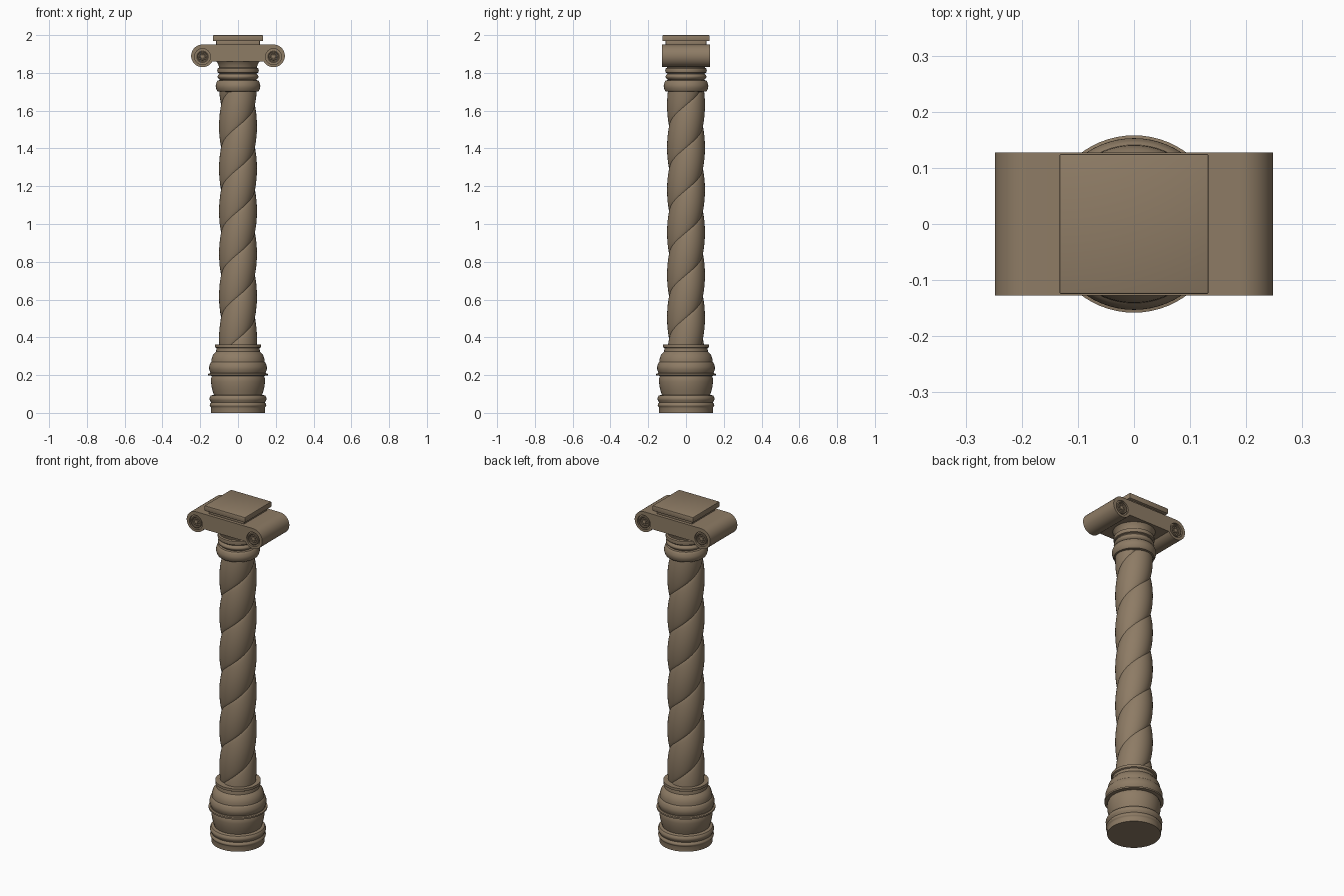
import bpy, bmesh, math
from mathutils import Matrix, Vector

if "Cube" in bpy.data.objects:
    bpy.data.objects.remove(bpy.data.objects["Cube"])

stone = bpy.data.materials.new("brown stone")
stone.diffuse_color = (0.27, 0.20, 0.13, 1)
stone.use_nodes = True
stone.node_tree.nodes["Principled BSDF"].inputs["Base Color"].default_value = stone.diffuse_color


def finish(name, bm, angle=35):
    bmesh.ops.recalc_face_normals(bm, faces=bm.faces)
    me = bpy.data.meshes.new(name)
    bm.to_mesh(me)
    bm.free()
    ob = bpy.data.objects.new(name, me)
    bpy.context.collection.objects.link(ob)
    me.materials.append(stone)
    smooth(ob, angle)
    return ob


def smooth(ob, angle=35):
    bpy.ops.object.select_all(action='DESELECT')
    ob.select_set(True)
    bpy.context.view_layer.objects.active = ob
    bpy.ops.object.shade_smooth_by_angle(angle=math.radians(angle))


def bridge(bm, rings):
    n = len(rings[0])
    for a, b in zip(rings, rings[1:]):
        for i in range(n):
            j = (i + 1) % n
            bm.faces.new((a[i], a[j], b[j], b[i]))
    bm.faces.new(rings[0][::-1])
    bm.faces.new(rings[-1])


def lathe(name, profile, n=64, matrix=None):
    bm = bmesh.new()
    rings = [[bm.verts.new((r * math.cos(2 * math.pi * i / n), r * math.sin(2 * math.pi * i / n), z))
              for i in range(n)] for r, z in profile]
    bridge(bm, rings)
    if matrix:
        bm.transform(matrix)
    return finish(name, bm)


def bulge(r, z0, z1, out, steps=8):
    """Rounded moulding from z0 to z1, swelling (or hollowing) by out."""
    return [(r + out * math.sin(math.pi * k / steps), z0 + (z1 - z0) * k / steps)
            for k in range(steps + 1)]


def block(name, sx, sy, z0, z1, bevel):
    bm = bmesh.new()
    bmesh.ops.create_cube(bm, size=1)
    bmesh.ops.transform(bm, verts=bm.verts, matrix=Matrix.Translation((0, 0, (z0 + z1) / 2))
                        @ Matrix.Diagonal((2 * sx, 2 * sy, z1 - z0, 1)))
    bmesh.ops.bevel(bm, geom=bm.edges[:], offset=bevel, segments=2, affect='EDGES', profile=0.5)
    return finish(name, bm)


# base: plinth rings, barrel, flange, torus and stepped top
lathe("base", [(0.143, 0), (0.143, 0.027)] + bulge(0.144, 0.03, 0.052, 0.006, 6)
      + [(0.143, 0.055)] + bulge(0.144, 0.058, 0.092, 0.007, 6)
      + [(0.128, 0.096), (0.134, 0.115), (0.140, 0.14), (0.143, 0.165), (0.143, 0.182), (0.138, 0.196),
         (0.158, 0.198), (0.158, 0.207), (0.148, 0.209)]
      + bulge(0.146, 0.212, 0.265, 0.007)
      + [(0.141, 0.270), (0.140, 0.285), (0.134, 0.304), (0.124, 0.317),
         (0.116, 0.325), (0.114, 0.343), (0.122, 0.347), (0.122, 0.362), (0.09, 0.363)])

# twisted shaft: shallow two-strand spiral with crisp grooves
bm = bmesh.new()
N, Z0, Z1, STEPS = 64, 0.35, 1.72, 160
rings = []
for k in range(STEPS + 1):
    z = Z0 + (Z1 - Z0) * k / STEPS
    turn = math.radians(-108) + math.pi * (z - 0.37) / 0.225
    ring = []
    for i in range(N):
        t = 2 * math.pi * i / N
        r = 0.087 + 0.0135 * abs(math.sin(t)) ** 0.7
        ring.append(bm.verts.new((r * math.cos(t + turn), r * math.sin(t + turn), z)))
    rings.append(ring)
bridge(bm, rings)
finish("twisted_shaft", bm, 30)

# neck mouldings under the capital
lathe("neck", [(0.09, 1.70), (0.108, 1.702)] + bulge(0.111, 1.705, 1.755, 0.007)
      + [(0.106, 1.760), (0.094, 1.762)] + bulge(0.098, 1.765, 1.795, 0.010)
      + [(0.100, 1.799), (0.108, 1.802), (0.110, 1.812), (0.108, 1.824), (0.100, 1.828),
         (0.103, 1.840), (0.110, 1.855), (0.118, 1.866), (0.118, 1.88)])

# scroll capital: one outline pushed from front to back
CX, CZ, R, D = 0.188, 1.890, 0.060, 0.127
right = [(CX + R * math.cos(math.radians(a)), CZ + R * math.sin(math.radians(a)))
         for a in range(90, -151, -8)]
right.append((0.137, 1.860))
outline = right + [(-x, z) for x, z in reversed(right)]
bm = bmesh.new()
bridge(bm, [[bm.verts.new((x, y, z)) for x, z in outline] for y in (-D, D)])
capital = finish("scroll_capital", bm)

# round recesses with rosettes on both ends of each scroll
for sx in (-1, 1):
    for sy in (-1, 1):
        face = (Matrix.Translation((sx * CX, sy * D, CZ - 0.004))
                @ Matrix.Rotation(math.radians(-90 * sy), 4, 'X'))
        cutter = lathe("recess_cutter", [(0.042, -0.010), (0.042, 0.02)], 40, face)
        cutter.hide_render = True
        mod = capital.modifiers.new("recess", 'BOOLEAN')
        mod.operation, mod.object, mod.solver = 'DIFFERENCE', cutter, 'EXACT'
        bpy.context.view_layer.objects.active = capital
        bpy.ops.object.modifier_apply(modifier=mod.name)
        bpy.data.objects.remove(cutter)
        lathe("rosette", [(0.034, -0.011), (0.034, -0.003), (0.030, -0.001), (0.026, -0.003),
                          (0.024, -0.007), (0.011, -0.007), (0.010, -0.002), (0.005, 0)], 32, face)
        bm = bmesh.new()
        for k in range(8):
            a = k * math.pi / 4
            bmesh.ops.create_uvsphere(
                bm, u_segments=10, v_segments=6, radius=0.005,
                matrix=face @ Matrix.Translation((0.0175 * math.cos(a), 0.0175 * math.sin(a), -0.006)))
        finish("rosette_petals", bm)
smooth(capital)

# abacus: narrow step and top plate
block("abacus_step", 0.116, 0.108, 1.945, 1.972, 0.003)
block("abacus_plate", 0.133, 0.125, 1.968, 2.0, 0.004)
